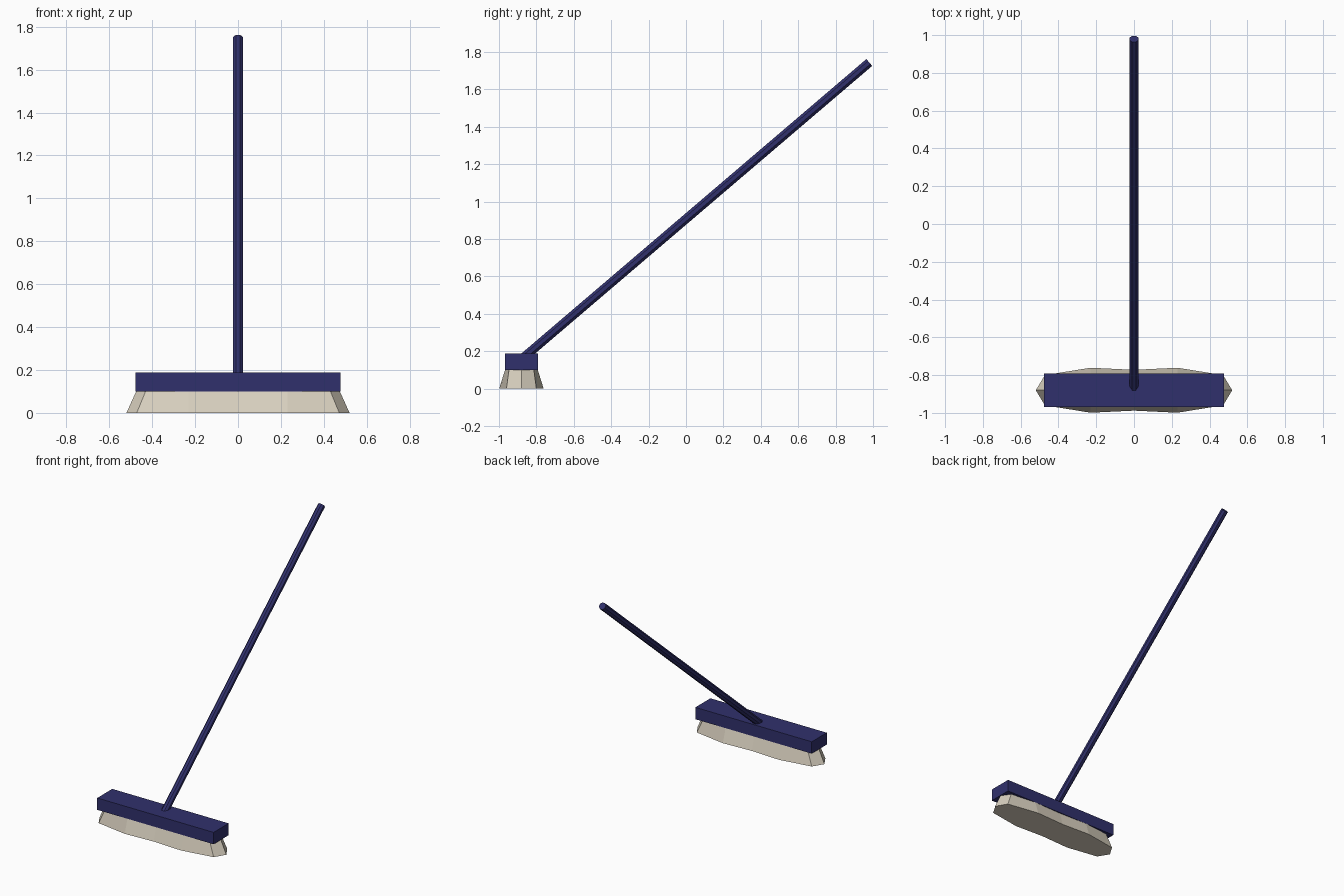
import bpy, bmesh, math
from mathutils import Vector, Matrix

if "Cube" in bpy.data.objects:
    bpy.data.objects.remove(bpy.data.objects["Cube"])

CY = -0.88  # centre line of the broom head


def material(name, rgb):
    m = bpy.data.materials.new(name)
    m.diffuse_color = (*rgb, 1)
    m.use_nodes = True
    m.node_tree.nodes["Principled BSDF"].inputs["Base Color"].default_value = m.diffuse_color
    return m


navy = material("navy blue", (0.03, 0.03, 0.15))
cream = material("cream bristle", (0.70, 0.64, 0.53))


def make(name, bm, mat):
    bmesh.ops.recalc_face_normals(bm, faces=bm.faces)
    me = bpy.data.meshes.new(name)
    bm.to_mesh(me)
    bm.free()
    me.materials.append(mat)
    ob = bpy.data.objects.new(name, me)
    bpy.context.collection.objects.link(ob)
    return ob


# Head block
bm = bmesh.new()
bmesh.ops.create_cube(bm, size=1, matrix=Matrix.Translation((0, CY, 0.144))
                      @ Matrix.Diagonal((0.955, 0.176, 0.088, 1)))
make("head_block", bm, navy)


# Bristles: pointed-end outline, mirrored in x and y, flaring to the floor
def outline(quarter):
    back = quarter + [(-x, y) for x, y in reversed(quarter[:-1])]
    return back + [(x, -y) for x, y in reversed(back[1:-1])]


bottom = outline([(0.52, 0), (0.472, 0.08), (0.23, 0.119), (0, 0.108)])
top = outline([(0.474, 0), (0.43, 0.066), (0.23, 0.087), (0, 0.08)])
bm = bmesh.new()
lo = [bm.verts.new((x, CY + y, 0)) for x, y in bottom]
hi = [bm.verts.new((x, CY + y, 0.102)) for x, y in top]
n = len(lo)
for i in range(n):
    j = (i + 1) % n
    bm.faces.new((lo[i], lo[j], hi[j], hi[i]))
bm.faces.new(lo[::-1])
bm.faces.new(hi)
make("bristles", bm, cream)

# Slanted eight-sided handle
a, b = Vector((0, -0.888, 0.15)), Vector((0, 0.98, 1.744))
d = b - a
rot = Matrix.Rotation(math.atan2(d.y, d.z), 4, 'X').inverted()
bm = bmesh.new()
bmesh.ops.create_cone(bm, cap_ends=True, segments=8, radius1=0.026, radius2=0.026,
                      depth=d.length, matrix=Matrix.Translation((a + b) / 2) @ rot
                      @ Matrix.Rotation(math.pi / 8, 4, 'Z'))
make("handle", bm, navy)
